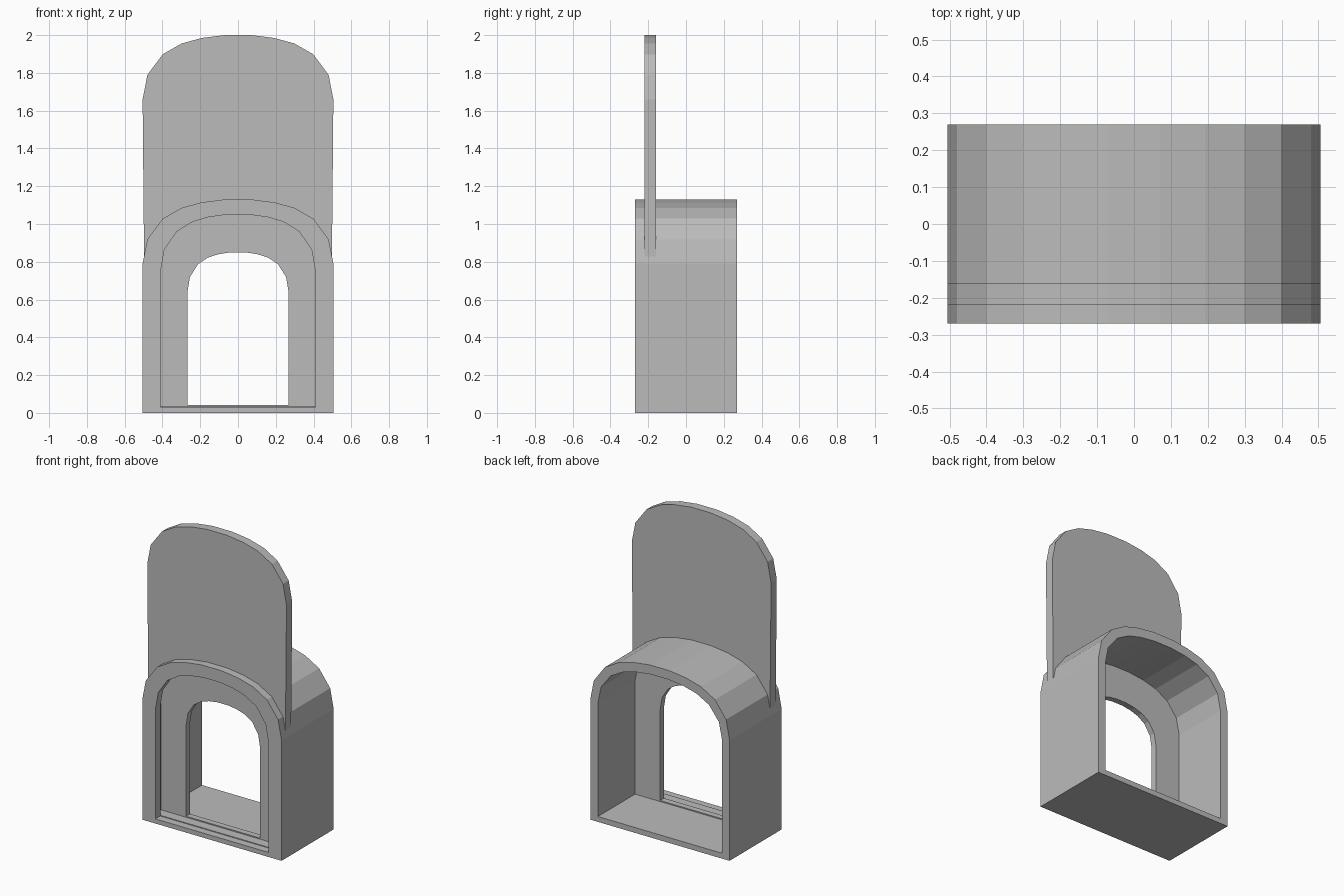
import bpy
import bmesh

cube = bpy.data.objects.get("Cube")
if cube:
    bpy.data.objects.remove(cube, do_unlink=True)

GREY = (0.5, 0.5, 0.5, 1.0)
mat = bpy.data.materials.new("plain grey")
mat.use_nodes = True
mat.diffuse_color = GREY
mat.node_tree.nodes["Principled BSDF"].inputs["Base Color"].default_value = GREY

# Unit shape of one shoulder: fraction of half width, fraction of rise
SHOULDER = [(1, 0), (0.95, 0.38), (0.79, 0.70), (0.59, 0.87), (0.38, 0.955), (0.14, 1)]


def arch(half, base, spring, top, foot=None):
    """Arched outline in x and z; foot is the half width at the base."""
    side = [(foot or half, base)]
    side += [(half * u, spring + (top - spring) * v) for u, v in SHOULDER]
    return side + [(-x, z) for x, z in reversed(side)]


def arch_frame(name, outer, inner, y0, y1):
    """Extrude the band between two arched outlines from y0 to y1."""
    bm = bmesh.new()
    rings = [[bm.verts.new((x, y, z)) for x, z in outline]
             for outline, y in ((outer, y0), (outer, y1), (inner, y1), (inner, y0))]
    n = len(outer)
    for a, b in zip(rings, rings[1:] + rings[:1]):
        for i in range(n):
            j = (i + 1) % n
            bm.faces.new((a[i], a[j], b[j], b[i]))
    bmesh.ops.recalc_face_normals(bm, faces=bm.faces)
    mesh = bpy.data.meshes.new(name)
    bm.to_mesh(mesh)
    bm.free()
    mesh.materials.append(mat)
    obj = bpy.data.objects.new(name, mesh)
    bpy.context.collection.objects.link(obj)
    return obj


body = arch(0.505, 0, 0.79, 1.13)

# Thick front surround and the thinner tunnel behind it
arch_frame("front_surround", body, arch(0.41, 0.03, 0.75, 1.05), -0.27, -0.22)
arch_frame("tunnel_shell", body, arch(0.45, 0.035, 0.78, 1.07), -0.22, 0.27)

# Inner wall with the doorway, its edges buried in the shell
arch_frame("doorway_wall", arch(0.48, 0.015, 0.785, 1.10),
           arch(0.268, 0.042, 0.64, 0.85), -0.155, -0.115)

# Tall panel rising from the slot, open below to straddle the tunnel
arch_frame("tall_panel", arch(0.505, 0.015, 1.66, 2.0, foot=0.49),
           arch(0.46, 0.025, 0.785, 1.08), -0.219, -0.16)
